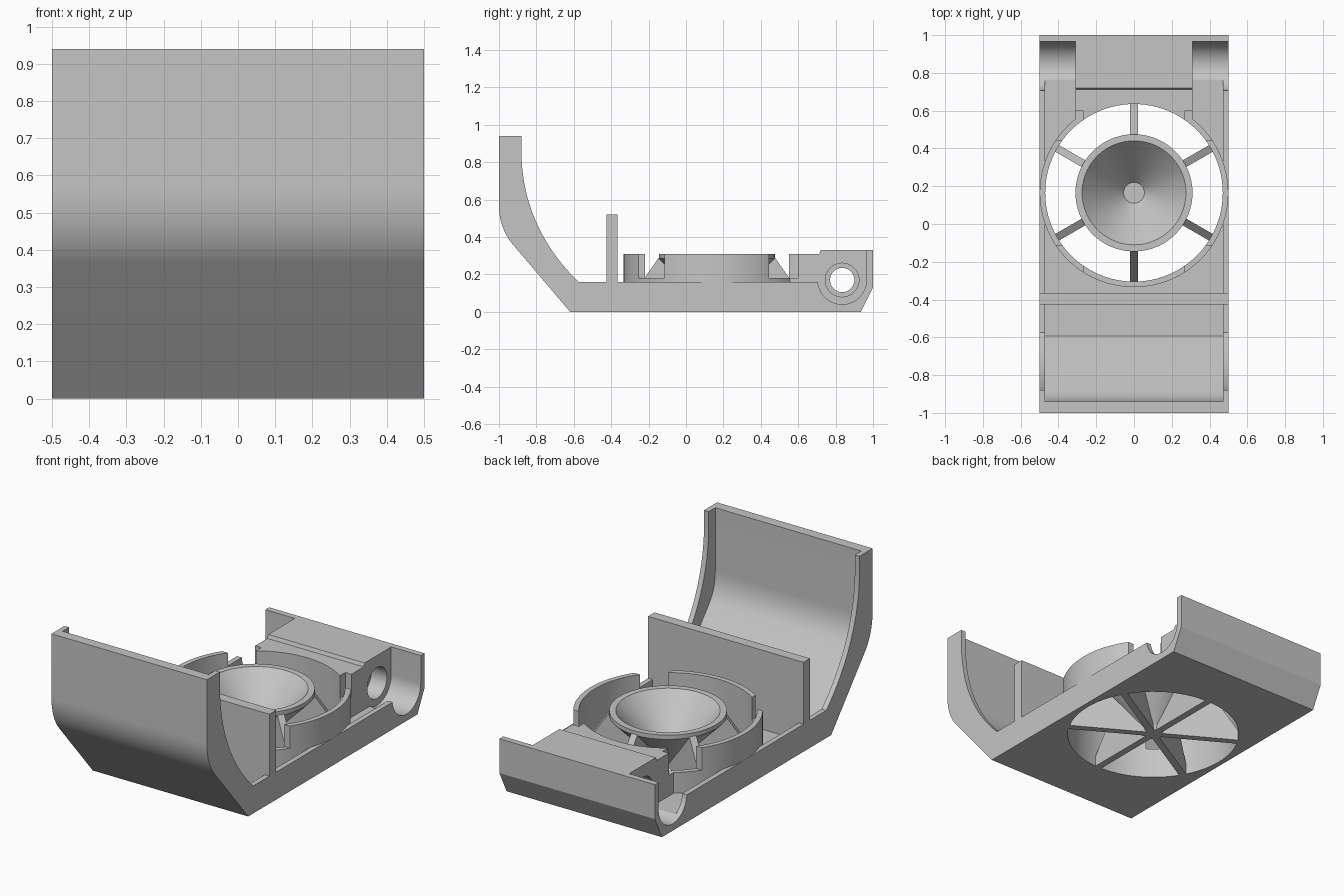
import bpy, bmesh
from math import sin, cos, pi, radians
from mathutils import Matrix

if "Cube" in bpy.data.objects:
    bpy.data.objects.remove(bpy.data.objects["Cube"], do_unlink=True)

grey = bpy.data.materials.new("plain grey")
grey.use_nodes = True
grey.diffuse_color = (0.56, 0.56, 0.56, 1)
grey.node_tree.nodes["Principled BSDF"].inputs["Base Color"].default_value = (0.56, 0.56, 0.56, 1)

HOLE_Y = 0.165          # centre of the round opening
PIN_Y, PIN_Z = 0.835, 0.17   # hinge axis


def finish(name, bm):
    bmesh.ops.recalc_face_normals(bm, faces=bm.faces)
    mesh = bpy.data.meshes.new(name)
    bm.to_mesh(mesh)
    bm.free()
    mesh.materials.append(grey)
    ob = bpy.data.objects.new(name, mesh)
    bpy.context.collection.objects.link(ob)
    return ob


def extrude(name, outline, x0, x1):
    """Side outline of (y, z) points pulled along x."""
    bm = bmesh.new()
    face = bm.faces.new([bm.verts.new((x0, y, z)) for y, z in outline])
    res = bmesh.ops.extrude_face_region(bm, geom=[face])
    verts = [g for g in res["geom"] if isinstance(g, bmesh.types.BMVert)]
    bmesh.ops.translate(bm, verts=verts, vec=(x1 - x0, 0, 0))
    return finish(name, bm)


def box(name, x0, x1, y0, y1, z0, z1):
    return extrude(name, [(y0, z0), (y1, z0), (y1, z1), (y0, z1)], x0, x1)


def lathe(name, profile, closed, steps=96):
    """Profile of (radius, z) points spun round the opening's centre."""
    bm = bmesh.new()
    verts = [bm.verts.new((r, 0, z)) for r, z in profile]
    pairs = list(zip(verts, verts[1:]))
    if closed:
        pairs.append((verts[-1], verts[0]))
    edges = [bm.edges.new(p) for p in pairs]
    bmesh.ops.spin(bm, geom=verts + edges, cent=(0, 0, 0), axis=(0, 0, 1),
                   angle=2 * pi, steps=steps)
    bmesh.ops.remove_doubles(bm, verts=bm.verts, dist=0.0002)
    bmesh.ops.translate(bm, verts=bm.verts, vec=(0, HOLE_Y, 0))
    return finish(name, bm)


def circle(y, z, r, a0, a1, n):
    return [(y + r * cos(radians(a0 + (a1 - a0) * i / n)),
             z + r * sin(radians(a0 + (a1 - a0) * i / n))) for i in range(n + 1)]


def bezier(p, q, s, t, n=20):
    pts = []
    for i in range(n + 1):
        u = i / n
        w = ((1 - u) ** 3, 3 * u * (1 - u) ** 2, 3 * u * u * (1 - u), u ** 3)
        pts.append(tuple(sum(k * v[c] for k, v in zip(w, (p, q, s, t))) for c in (0, 1)))
    return pts


def boolean(ob, other, op):
    mod = ob.modifiers.new("cut", "BOOLEAN")
    mod.operation, mod.solver, mod.object = op, "EXACT", other
    bpy.context.view_layer.objects.active = ob
    bpy.ops.object.modifier_apply(modifier=mod.name)
    bpy.data.objects.remove(other, do_unlink=True)


# Tray: floor, low side walls, curved front and hinge slots
outer_bend = bezier((-0.93, 0.365), (-0.975, 0.42), (-1, 0.49), (-1, 0.57), 12)
lip_curve = bezier((-0.88, 0.86), (-0.88, 0.6), (-0.78, 0.36), (-0.575, 0.16))
slot = circle(PIN_Y, PIN_Z, 0.13, 185, 360, 32)
tray = extrude("tray", [(-0.62, 0)] + outer_bend + [(-1, 0.94), (-0.88, 0.94)] + lip_curve
               + slot + [(0.965, 0.33), (1, 0.33), (1, 0.13), (0.935, 0)], -0.5, 0.5)
inner_bend = bezier((-0.885, 0.405), (-0.922, 0.45), (-0.94, 0.505), (-0.94, 0.57), 12)
boolean(tray, extrude("cavity", [(-0.593, 0.06)] + inner_bend
                      + [(-0.94, 1.1), (0.8, 1.1), (0.8, 0.06)], -0.47, 0.47), "DIFFERENCE")
boolean(tray, lathe("opening", [(0, -0.2), (0.47, -0.2), (0.47, 0.8), (0, 0.8)], False),
        "DIFFERENCE")

# Hinge block with stepped top and a counterbored pin hole
block = extrude("hinge_block", [(0.5, 0.02), (0.5, 0.31), (0.712, 0.31), (0.72, 0.33),
                                (0.995, 0.33), (0.995, 0.13), (0.94, 0.02)], -0.31, 0.31)
boolean(block, lathe("opening", [(0, -0.2), (0.47, -0.2), (0.47, 0.8), (0, 0.8)], False),
        "DIFFERENCE")
boolean(block, extrude("bore", circle(PIN_Y, PIN_Z, 0.065, 0, 352.5, 47), -0.6, 0.6),
        "DIFFERENCE")
for s in (-1, 1):
    boolean(block, extrude("counterbore", circle(PIN_Y, PIN_Z, 0.09, 0, 352.5, 47),
                           s * 0.21, s * 0.6), "DIFFERENCE")

# Partition wall
partition = box("partition", -0.5, 0.5, -0.425, -0.365, 0.02, 0.52)

# Ring wall with four corner gaps
ring = lathe("ring_wall", [(0.47, 0.01), (0.4995, 0.01), (0.4995, 0.31), (0.47, 0.31)], True)
for sx in (-1, 1):
    for sy in (-1, 1):
        xs = sorted((sx * 0.27, sx * 0.6))
        ys = sorted((HOLE_Y + sy * 0.28, HOLE_Y + sy * 0.435))
        gap = box("gap", *xs, *ys, 0.18, 0.5)
        if sy > 0:
            gap2 = gap.copy()
            gap2.data = gap.data.copy()
            bpy.context.collection.objects.link(gap2)
            boolean(block, gap2, "DIFFERENCE")
        boolean(ring, gap, "DIFFERENCE")

# Funnel
funnel = lathe("funnel", [(0, 0), (0.05, 0), (0.06, 0.03), (0.31, 0.285), (0.31, 0.31),
                          (0.275, 0.31), (0.055, 0.07), (0, 0.07)], False)

# Six sloping spokes carrying the funnel
spokes = []
for i in range(6):
    spoke = extrude("spoke_%d" % (i + 1), [(0, 0), (0.475, 0), (0.475, 0.055), (0.31, 0.29),
                                           (0.29, 0.28), (0.06, 0.045), (0, 0.04)],
                    -0.02, 0.02)
    spoke.data.transform(Matrix.Translation((0, HOLE_Y, 0)) @ Matrix.Rotation(i * pi / 3, 4, "Z"))
    spokes.append(spoke)

# Smooth curved surfaces, crisp edges
bpy.ops.object.select_all(action="DESELECT")
for ob in [tray, block, partition, ring, funnel] + spokes:
    ob.select_set(True)
bpy.context.view_layer.objects.active = tray
bpy.ops.object.shade_smooth_by_angle(angle=radians(25))
